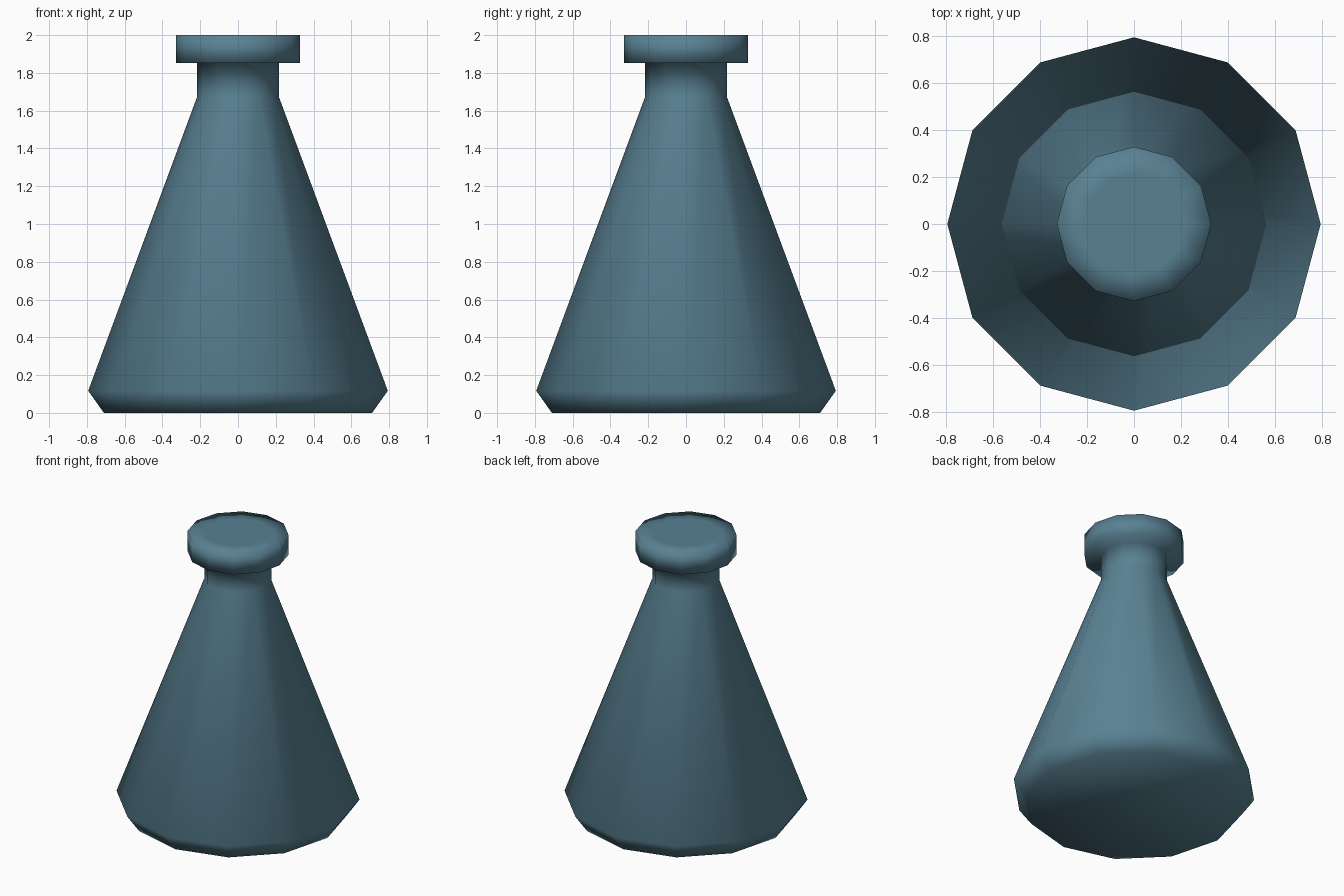
import bpy, bmesh
from math import cos, sin, tau

if "Cube" in bpy.data.objects:
    bpy.data.objects.remove(bpy.data.objects["Cube"])

SIDES = 12


def lathe(name, profile, color):
    """Revolve (radius, z) points, bottom to top, into a closed smooth solid."""
    bm = bmesh.new()
    rings = [[bm.verts.new((r * cos(tau * i / SIDES), r * sin(tau * i / SIDES), z))
              for i in range(SIDES)] for r, z in profile]
    for a, b in zip(rings, rings[1:]):
        for i in range(SIDES):
            j = (i + 1) % SIDES
            bm.faces.new((a[i], a[j], b[j], b[i]))
    bm.faces.new(rings[0][::-1])
    bm.faces.new(rings[-1])
    for f in bm.faces:
        f.smooth = True
    mesh = bpy.data.meshes.new(name)
    bm.to_mesh(mesh)
    bm.free()
    obj = bpy.data.objects.new(name, mesh)
    bpy.context.collection.objects.link(obj)
    mat = bpy.data.materials.new(name + "_glass")
    mat.diffuse_color = color
    mat.use_nodes = True
    mat.node_tree.nodes["Principled BSDF"].inputs["Base Color"].default_value = mat.diffuse_color
    mesh.materials.append(mat)
    return obj


# Conical flask: bevelled foot, sloping body, neck, lip and flat top
lathe("flask", [
    (0.71, 0.0),
    (0.793, 0.117),
    (0.217, 1.672),
    (0.217, 1.852),
    (0.328, 1.852),
    (0.328, 2.0),
    (0.215, 2.0),
], (0.10, 0.22, 0.29, 1.0))
